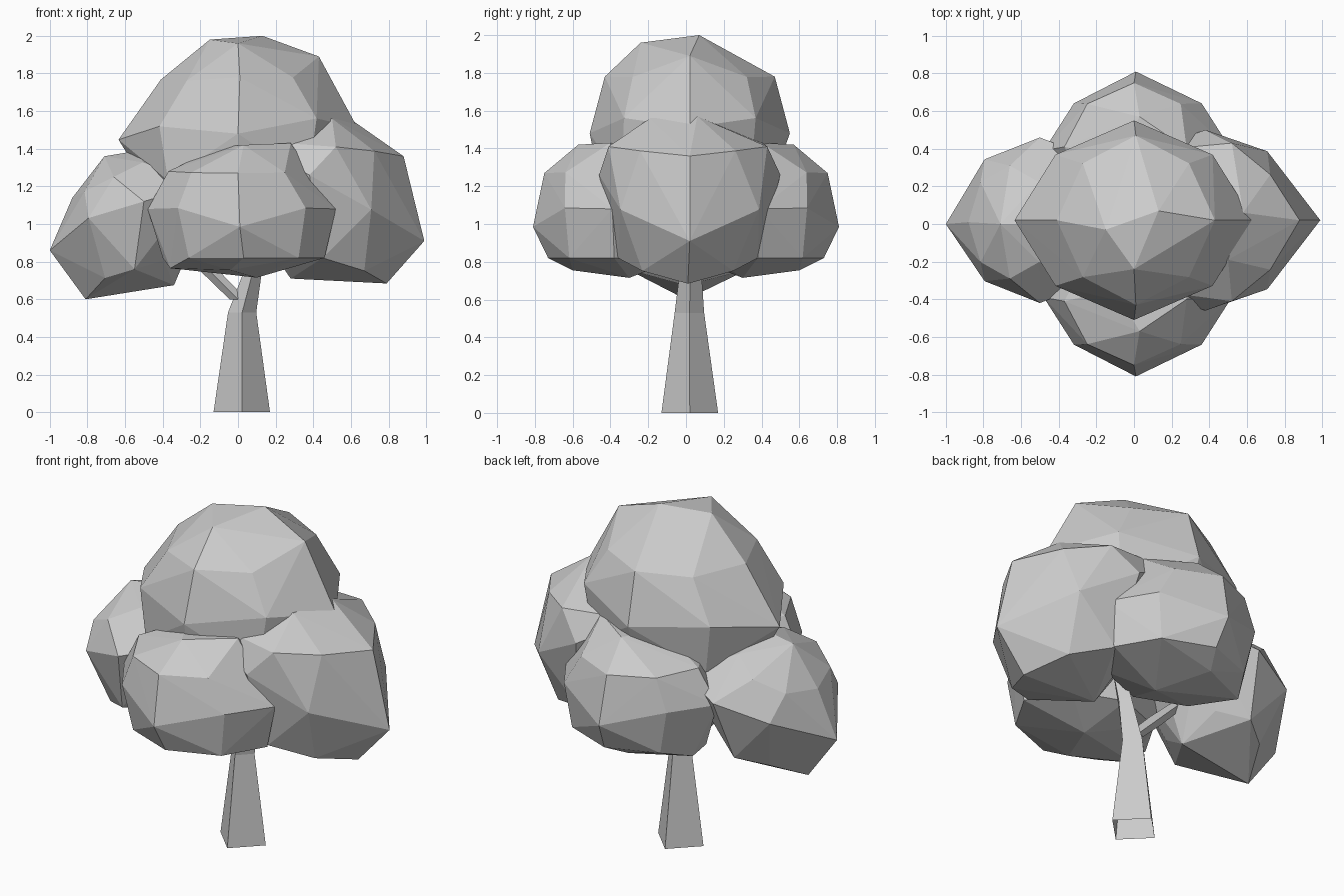
import bpy, bmesh, math

if "Cube" in bpy.data.objects:
    bpy.data.objects.remove(bpy.data.objects["Cube"])


def finish(name, bm):
    bmesh.ops.recalc_face_normals(bm, faces=bm.faces[:])
    me = bpy.data.meshes.new(name)
    bm.to_mesh(me)
    bm.free()
    ob = bpy.data.objects.new(name, me)
    bpy.context.collection.objects.link(ob)
    return ob


# Leaf clump: three tilted eight-sided rings plus a few tips, wrapped in a hull.
# u points outward from the trunk, v is sideways; place maps (u, v) to (x, y).
# ring = (centre u, v, z, radius u, radius v, slope along u, diagonal scale, diagonal lift)
def clump(name, rings, tips, place):
    bm = bmesh.new()
    for cu, cv, cz, ru, rv, slope, diag, lift in rings:
        for k in range(8):
            a = k * math.pi / 4
            f, dz = (diag, lift) if k % 2 else (1, 0)
            du, dv = ru * f * math.cos(a), rv * f * math.sin(a)
            bm.verts.new((*place(cu + du, cv + dv), cz + slope * du + dz))
    for u, v, z in tips:
        bm.verts.new((*place(u, v), z))
    res = bmesh.ops.convex_hull(bm, input=bm.verts[:])
    loose = [g for g in res["geom_interior"] if isinstance(g, bmesh.types.BMVert)]
    bmesh.ops.delete(bm, geom=loose, context='VERTS')
    return finish(name, bm)


# Four-sided tapering limb, open at the foot; station = (x, y, z, radius x, radius y)
def limb(name, stations):
    bm = bmesh.new()
    loops = []
    for x, y, z, rx, ry in stations:
        loops.append([bm.verts.new((x + rx * c, y + ry * s, z))
                      for c, s in ((1, 0), (0, 1), (-1, 0), (0, -1))])
    for a, b in zip(loops, loops[1:]):
        for i in range(4):
            j = (i + 1) % 4
            bm.faces.new((a[i], a[j], b[j], b[i]))
    bm.faces.new(loops[-1])
    return finish(name, bm)


# Trunk and side branch
limb("trunk", [(.02, .02, 0, .15, .15), (.022, .018, .53, .075, .078),
               (.085, .025, .77, .045, .055), (.15, .03, 1.0, .04, .04)])
limb("branch", [(.0, .02, .6, .045, .03), (-.15, .02, .75, .05, .03),
                (-.3, .02, .9, .04, .03)])

# Crown on top
clump("crown_leaves",
      [(0, .02, 1.48, .635, .53, .05, .93, .06),
       (.01, .02, 1.78, .42, .45, .03, .95, -.01),
       (0, 0, 1.23, .5, .46, 0, 1.05, 0)],
      [(-.15, -.03, 1.98), (.13, .07, 2.0), (0, -.24, 1.96), (.43, .02, 1.89),
       (0, 0, 1.15)],
      lambda u, v: (u, v))

# Right clump
clump("right_leaves",
      [(.38, .02, 1.26, .43, .48, -.56, 1.08, 0),
       (.52, .01, 1.41, .34, .42, -.16, .85, .01),
       (.45, .01, .82, .34, .37, -.4, .92, .02)],
      [(.99, .02, .91), (.88, .02, 1.36), (.58, .06, 1.57), (.5, -.19, 1.56),
       (.28, 0, .71)],
      lambda u, v: (u, v))

# Left clump
clump("left_leaves",
      [(.5, .02, 1.12, .4, .44, -.3, 1.04, 0),
       (.66, .01, 1.25, .22, .3, -.5, 1, 0),
       (.55, .01, .76, .24, .32, -.3, .92, 0)],
      [(1.0, 0, .86), (.71, 0, 1.36), (.53, 0, 1.39), (.81, 0, .6),
       (.48, 0, .675), (.34, 0, .675)],
      lambda u, v: (-u, v))

# Front and back clumps, mirrored across the trunk
for name, side in (("front_leaves", -1), ("back_leaves", 1)):
    clump(name,
          [(.39, .02, 1.08, .37, .5, -.1, .96, .03),
           (.41, .0, 1.28, .34, .37, -.03, .95, 0),
           (.38, .03, .82, .35, .43, 0, .96, 0)],
          [(.81, .01, .985), (.57, .03, 1.42), (.4, .28, 1.43),
           (.35, -.1, 1.41), (.6, -.04, .755), (.3, .1, .715), (.45, -.36, .765)],
          lambda u, v, s=side: (v, s * u))
